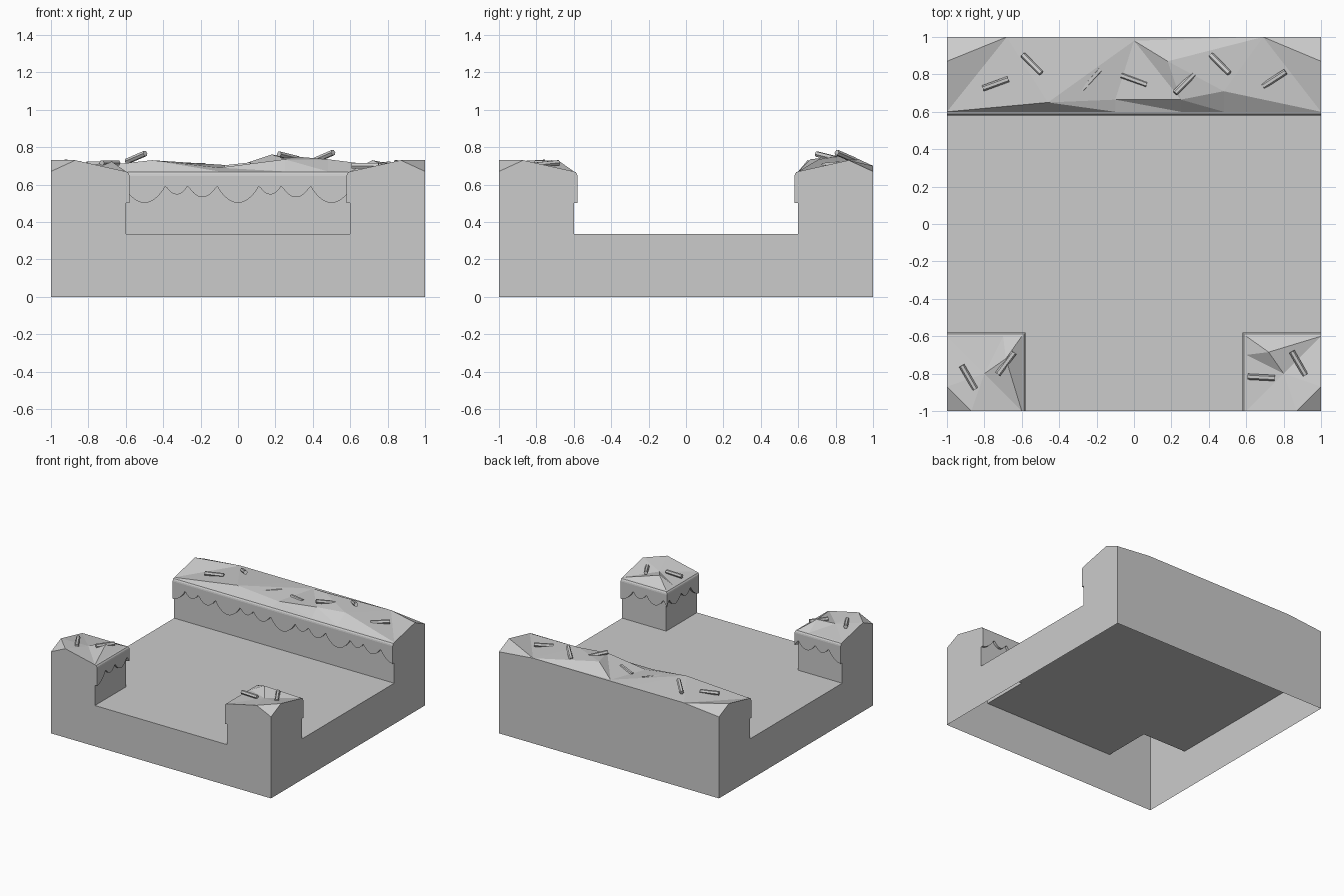
import bpy, math
from mathutils import Vector, Matrix, Euler
from mathutils.geometry import delaunay_2d_cdt

if "Cube" in bpy.data.objects:
    bpy.data.objects.remove(bpy.data.objects["Cube"])

FLOOR, RIM = 0.335, 0.67


def make(name, verts, faces, hint=None):
    """Mesh from faces; each face is turned to look along hint."""
    me = bpy.data.meshes.new(name)
    me.from_pydata(verts, [], faces)
    me.update()
    if hint:
        for p in me.polygons:
            if p.normal.dot(Vector(hint)) < 0:
                p.flip()
    ob = bpy.data.objects.new(name, me)
    bpy.context.collection.objects.link(ob)
    return ob


def drip(s):
    """Height of the scalloped icing edge, repeating every half unit."""
    s = (s + 0.1125) % 0.5 - 0.1125
    for a, b, depth in ((-.1125, .1125, .095), (.1125, .2325, .05), (.2325, .3876, .065)):
        if s <= b:
            t = (2 * s - a - b) / (b - a)
            return 0.597 - depth * max(0, math.cos(math.pi * t / 2)) ** 0.75
    return 0.597


def profile(zd):
    """(outward offset, height) from path up over the icing lip."""
    return [(0, FLOOR), (0, zd), (.02, zd), (.02, .645), (.018, .655), (.011, .666), (0, RIM)]


def skirt(name, path):
    """path: (x, y, out x, out y, pattern coordinate)"""
    verts, faces = [], []
    n = len(profile(0))
    for x, y, ox, oy, s in path:
        verts += [(x + ox * o, y + oy * o, z) for o, z in profile(drip(s))]
    for i in range(len(path) - 1):
        for j in range(n - 1):
            a = i * n + j
            faces.append((a, a + n, a + n + 1, a + 1))
    ob = make(name, verts, faces)
    if ob.data.polygons[0].normal.dot(Vector((path[0][2], path[0][3], 0))) < 0:
        ob.data.flip_normals()
    return ob


def top(name, pts, edges):
    """Faceted icing top through the given points."""
    co, _, tris, orig, _, _ = delaunay_2d_cdt([Vector(p[:2]) for p in pts], edges, [], 0, 1e-5)
    verts = [(c.x, c.y, pts[o[0]][2] if o else 0.70) for c, o in zip(co, orig)]
    return make(name, verts, tris, (0, 0, 1))


def turned(ob, name):
    """Copy for the right corner, a quarter turn round."""
    cp = bpy.data.objects.new(name, ob.data.copy())
    cp.data.transform(Matrix.Rotation(math.pi / 2, 4, 'Z'))
    bpy.context.collection.objects.link(cp)
    return cp


# path surface
make("path_floor",
     [(x, y, FLOOR) for x, y in ((-.6, -1), (.6, -1), (.6, -.6), (1, -.6),
                                 (1, .6), (-1, .6), (-1, -.6), (-.6, -.6))],
     [tuple(range(8))], (0, 0, 1))

# outer sides (the tile is open underneath)
end = profile(0.502)
half = [(-1, 0), (-1, RIM), (-.87, .73)] + [(-.6 + o, z) for o, z in reversed(end)]
outline = half + [(-a, z) for a, z in reversed(half)]
ids = [tuple(range(len(outline)))]
make("front_side", [(a, -1, z) for a, z in outline], ids, (0, -1, 0))
for side, name in ((-1, "left_side"), (1, "right_side")):
    make(name, [(side, a, z) for a, z in outline], ids, (side, 0, 0))
make("back_side", [(x, 1, z) for x, z in ((-1, 0), (1, 0), (1, RIM), (.69, .70),
                                          (-.18, .70), (-.68, .70), (-1, RIM))],
     [tuple(range(7))], (0, 1, 0))

# back wall with dripping icing
N = 200
skirt("back_wall_icing", [(-1 + 2 * i / N, .6, 0, -1, -1 + 2 * i / N) for i in range(N + 1)])
top("back_wall_top", [
    (-1, .6, RIM), (1, .6, RIM), (1, .87, .73), (1, 1, RIM), (.69, 1, .70), (-.18, 1, .70),
    (-.68, 1, .70), (-1, 1, RIM), (-1, .87, .73), (-.46, .65, .73), (0, .98, .70),
    (.18, .87, .76), (.25, .665, .735), (-.1, .665, .69), (.48, .71, .735),
    (-.1, .6, RIM), (.25, .6, RIM), (.48, .6, RIM)],
    [(9, 5), (9, 10), (10, 11), (11, 12), (10, 12), (12, 13), (13, 15), (12, 16),
     (12, 14), (14, 17), (14, 1), (14, 4), (4, 2), (8, 6), (6, 9), (0, 9), (10, 13)])

# front corner blocks
M = 44
leg = [-1 + .4 * i / M for i in range(M)]
corner = ([(-.6, s, 1, 0, s) for s in leg] + [(-.6, -.6, 1, 1, -.58)]
          + [(s, -.6, 0, 1, s) for s in reversed(leg)])
block = skirt("left_corner_icing", corner)
turned(block, "right_corner_icing")
block_top = top("left_corner_top", [
    (-1, -1, RIM), (-.87, -1, .73), (-.6, -1, RIM), (-.6, -.6, RIM), (-.7, -.6, RIM),
    (-.86, -.6, RIM), (-1, -.6, RIM), (-1, -.87, .73), (-.8, -.8, .695), (-.685, -.72, .73)],
    [(1, 7), (8, 4), (8, 9), (8, 5), (9, 4)])
turned(block_top, "right_corner_top")

# sprinkles: x, y, z, heading, tilt (degrees)
sprinkles = [
    (-.74, .75, .708, 20, 0), (-.545, .855, .745, -45, -17), (-.23, .77, .70, 48, 0),
    (0, .77, .697, -20, -6), (.27, .75, .75, 45, 10), (.46, .855, .75, -45, -17),
    (.75, .775, .705, 33, -3), (-.885, -.82, .715, -60, 3), (-.685, -.745, .715, 53, 0),
    (.88, -.745, .71, -60, 5), (.68, -.82, .70, -3, 0)]
for k, (x, y, z, head, tilt) in enumerate(sprinkles):
    bpy.ops.mesh.primitive_cylinder_add(vertices=6, radius=.016, depth=.145)
    ob = bpy.context.object
    ob.name = f"sprinkle_{k + 1}"
    ob.data.transform(Matrix.Rotation(math.pi / 2, 4, 'Y'))
    ob.location = (x, y, z)
    ob.rotation_euler = Euler((0, math.radians(tilt), math.radians(head)))
